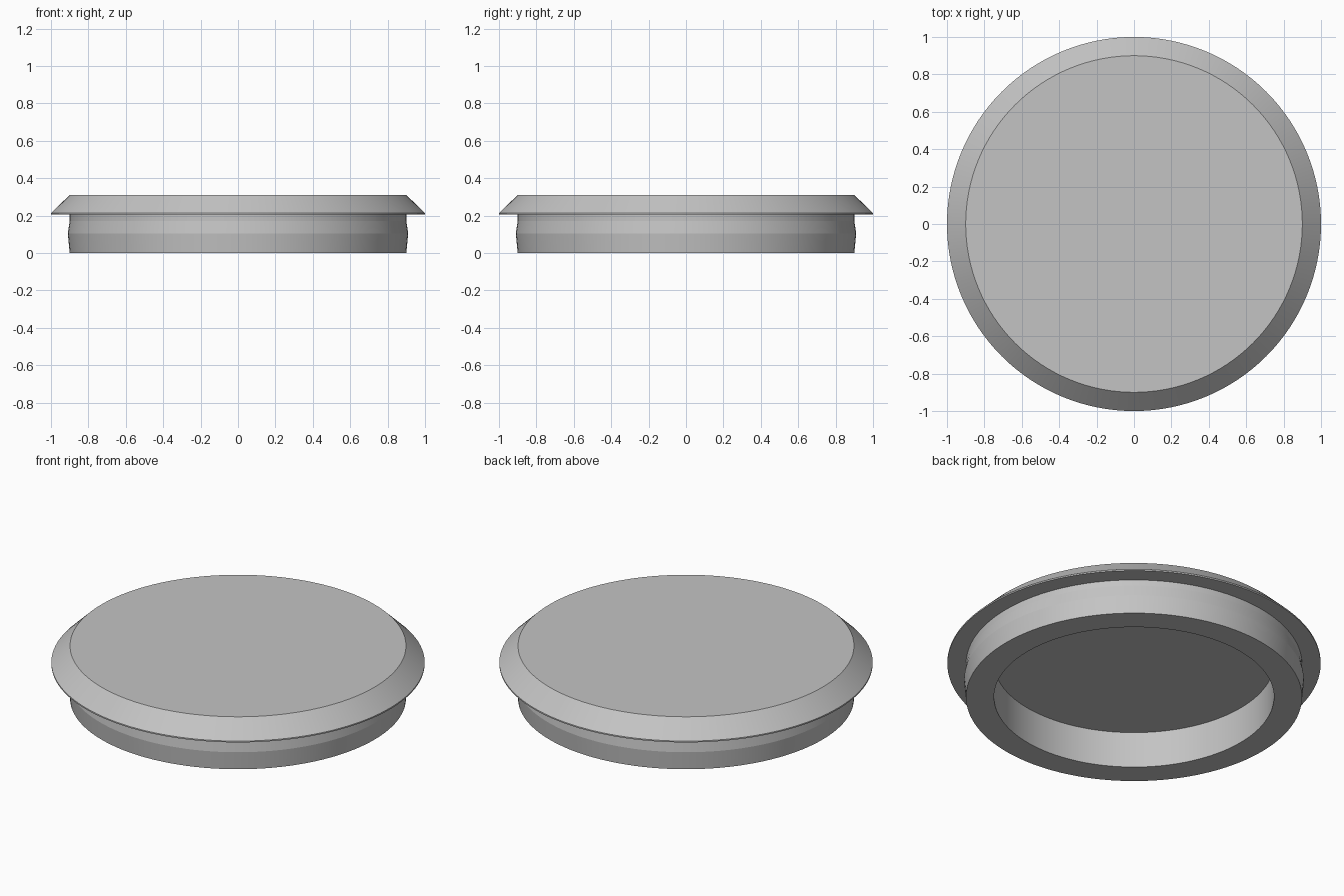
import bpy
import bmesh
import math

cube = bpy.data.objects.get("Cube")
if cube:
    bpy.data.objects.remove(cube, do_unlink=True)

# Single grey material
grey = bpy.data.materials.new("light_grey")
grey.use_nodes = True
colour = (0.55, 0.55, 0.55, 1)
grey.diffuse_color = colour
grey.node_tree.nodes["Principled BSDF"].inputs["Base Color"].default_value = colour


def lathe(name, profile, steps=128):
    """Spin a closed (radius, height) profile around the z axis."""
    bm = bmesh.new()
    verts = [bm.verts.new((r, 0, z)) for r, z in profile]
    edges = [bm.edges.new(pair) for pair in zip(verts, verts[1:])]
    bmesh.ops.spin(bm, geom=verts + edges, cent=(0, 0, 0), axis=(0, 0, 1),
                   angle=math.tau, steps=steps, use_duplicate=False)
    bmesh.ops.remove_doubles(bm, verts=bm.verts, dist=0.0005)
    bmesh.ops.recalc_face_normals(bm, faces=bm.faces)
    mesh = bpy.data.meshes.new(name)
    bm.to_mesh(mesh)
    bm.free()
    mesh.materials.append(grey)
    obj = bpy.data.objects.new(name, mesh)
    bpy.context.collection.objects.link(obj)
    bpy.ops.object.select_all(action="DESELECT")
    obj.select_set(True)
    bpy.context.view_layer.objects.active = obj
    bpy.ops.object.shade_smooth_by_angle(angle=math.radians(4))
    return obj


# Plug cap: bevelled top, overhanging flange, bulged wall and hollow underside
lathe("plug_cap", [
    (0, 0.31), (0.9, 0.31), (1, 0.213), (1, 0.205),   # top and flange
    (0.9, 0.205), (0.9, 0.17), (0.91, 0.105), (0.9, 0),  # outer wall
    (0.75, 0), (0.75, 0.213), (0, 0.213),             # rim and recess
])
